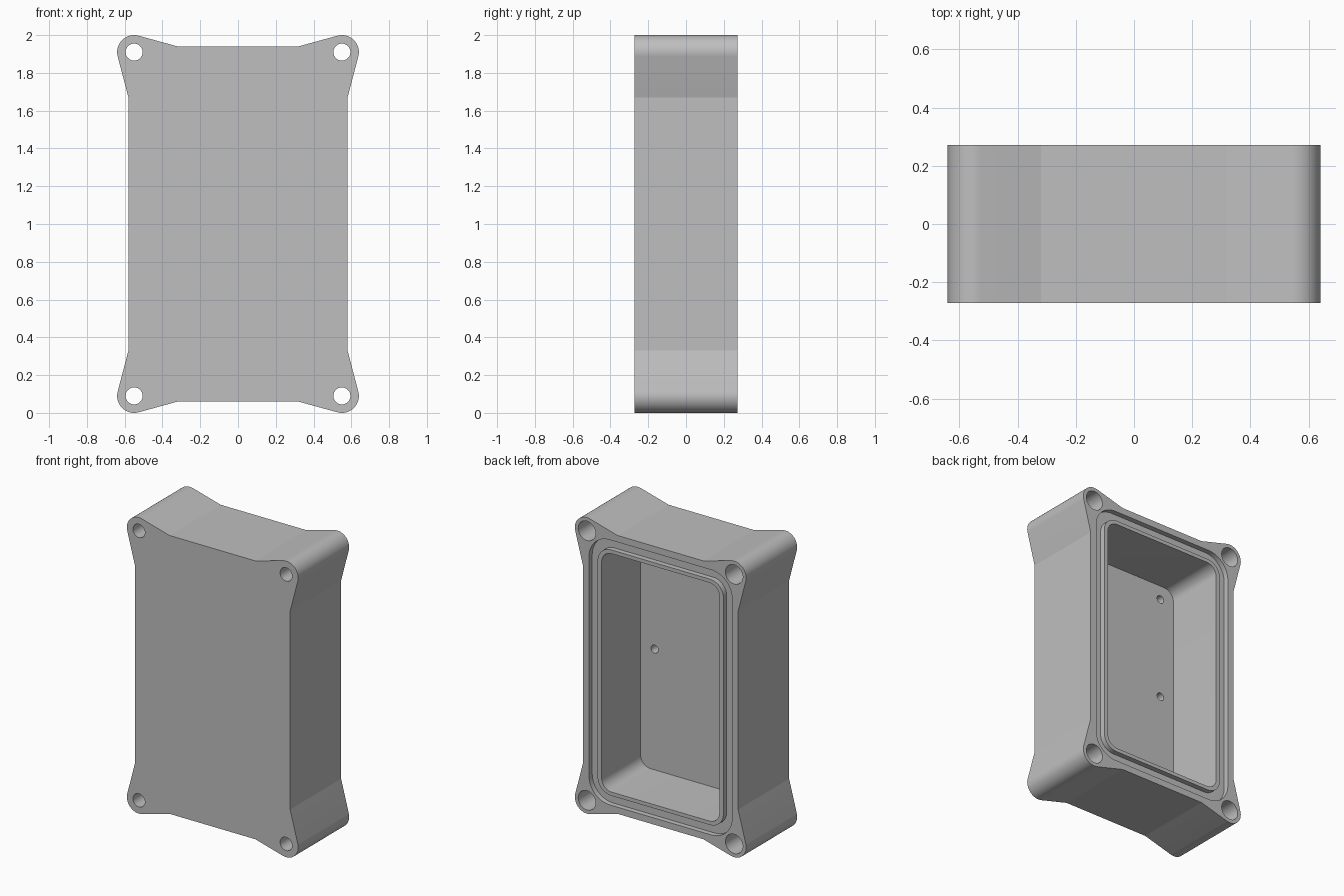
import bpy, bmesh
from math import atan2, acos, hypot, cos, sin, pi, radians

if "Cube" in bpy.data.objects:
    bpy.data.objects.remove(bpy.data.objects["Cube"])

BACK, FRONT, MID = 0.272, -0.272, 1.0

grey = bpy.data.materials.new("enclosure_grey")
grey.diffuse_color = (0.52, 0.52, 0.52, 1)
grey.use_nodes = True
grey.node_tree.nodes["Principled BSDF"].inputs["Base Color"].default_value = grey.diffuse_color


def arc(cx, cz, r, a0, a1, n):
    return [(cx + r * cos(a0 + (a1 - a0) * i / n), cz + r * sin(a0 + (a1 - a0) * i / n))
            for i in range(n + 1)]


def prism(name, outline, y0, y1):
    """Extrude an outline in x/z (z measured from mid height) along y."""
    bm = bmesh.new()
    face = bm.faces.new([bm.verts.new((x, y0, z + MID)) for x, z in outline])
    new = bmesh.ops.extrude_face_region(bm, geom=[face])["geom"]
    bmesh.ops.translate(bm, vec=(0, y1 - y0, 0),
                        verts=[v for v in new if isinstance(v, bmesh.types.BMVert)])
    bmesh.ops.recalc_face_normals(bm, faces=bm.faces)
    me = bpy.data.meshes.new(name)
    bm.to_mesh(me)
    bm.free()
    me.materials.append(grey)
    ob = bpy.data.objects.new(name, me)
    bpy.context.collection.objects.link(ob)
    return ob


def rounded(hx, hz, r):
    pts = []
    for k, (sx, sz) in enumerate(((1, 1), (-1, 1), (-1, -1), (1, -1))):
        pts += arc(sx * (hx - r), sz * (hz - r), r, k * pi / 2, (k + 1) * pi / 2, 12)
    return pts


def disc(x, z, r):
    return arc(x, z, r, 0, 2 * pi, 40)[:-1]


def cut(target, cutter):
    mod = target.modifiers.new("cut", 'BOOLEAN')
    mod.operation, mod.solver, mod.object = 'DIFFERENCE', 'EXACT', cutter
    bpy.context.view_layer.objects.active = target
    bpy.ops.object.modifier_apply(modifier=mod.name)
    bpy.data.objects.remove(cutter)


# Outer shell: straight sides flaring into round screw lugs
LX, LZ, LR = 0.55, 0.91, 0.09
side, top = (0.58, 0.67), (0.32, 0.94)


def tangent(p, sign):
    dx, dz = p[0] - LX, p[1] - LZ
    return atan2(dz, dx) + sign * acos(LR / hypot(dx, dz))


quarter = [side] + arc(LX, LZ, LR, tangent(side, 1), tangent(top, -1), 20) + [top]
half = quarter + [(-x, z) for x, z in reversed(quarter)]
body = prism("enclosure_body", half + [(-x, -z) for x, z in half], FRONT, BACK)

# Main cavity, open at the back
cut(body, prism("cavity", rounded(0.44, 0.805, 0.075), -0.143, BACK + 0.1))

# Gasket groove around the rim
ring = prism("groove", rounded(0.535, 0.895, 0.155), BACK - 0.035, BACK + 0.1)
cut(ring, prism("groove_core", rounded(0.47, 0.83, 0.10), BACK - 0.2, BACK + 0.2))
cut(body, ring)

# Screw holes with wider bores from the back
for sx in (-1, 1):
    for sz in (-1, 1):
        cut(body, prism("bore", disc(sx * LX, sz * LZ, 0.065), -0.1, BACK + 0.1))
        cut(body, prism("hole", disc(sx * LX, sz * LZ, 0.045), FRONT - 0.1, 0.0))

# Small blind mounting holes in the cavity floor
for x in (-0.335, 0.335):
    for z in (0.01, 0.71):
        cut(body, prism("mount", disc(x, z, 0.027), -0.21, -0.1))

bpy.ops.object.select_all(action='DESELECT')
body.select_set(True)
bpy.context.view_layer.objects.active = body
bpy.ops.object.shade_smooth_by_angle(angle=radians(12))
